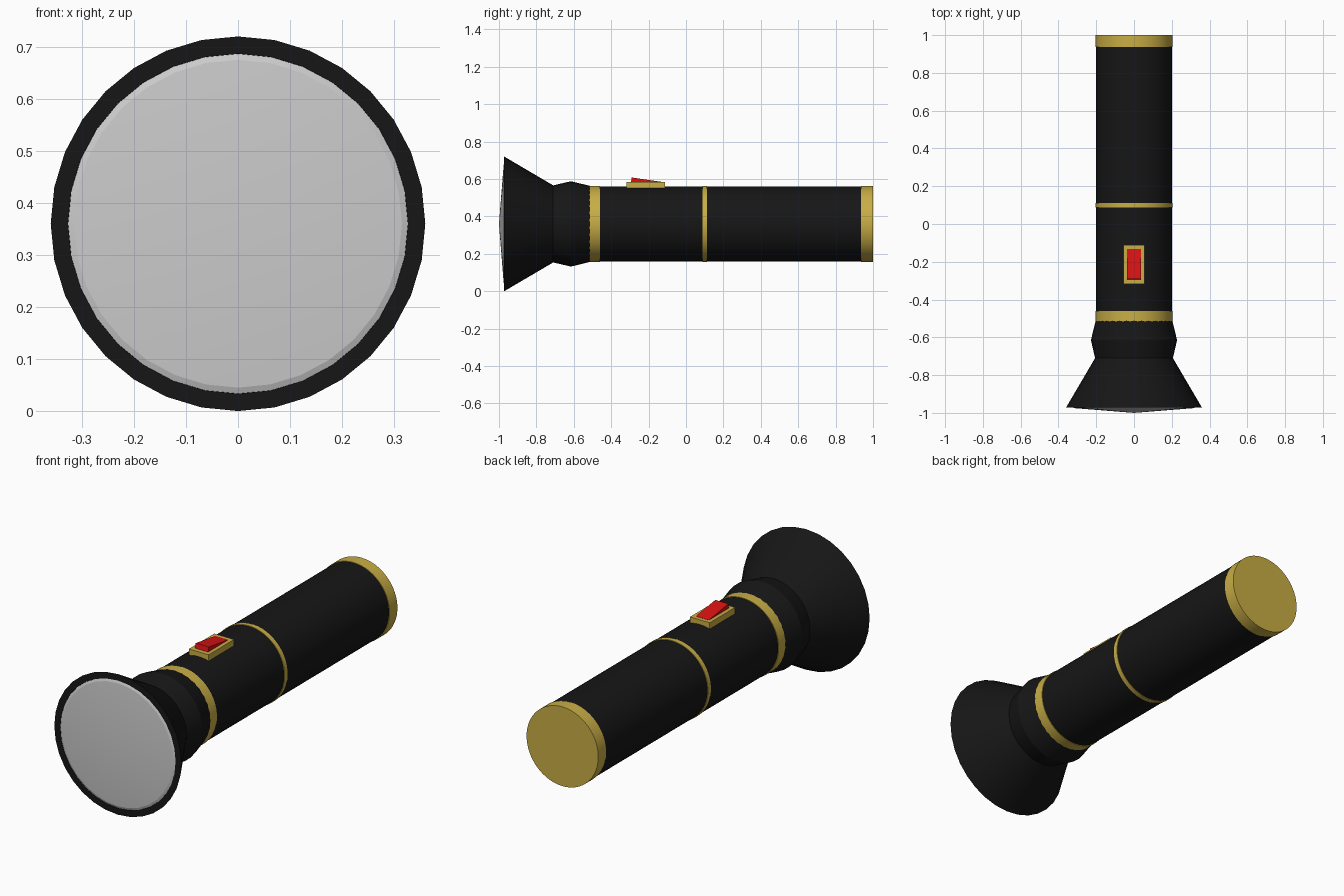
import bpy, bmesh, math

if "Cube" in bpy.data.objects:
    bpy.data.objects.remove(bpy.data.objects["Cube"])

AXIS_Z = 0.36


def material(name, rgb):
    m = bpy.data.materials.new(name)
    m.diffuse_color = (*rgb, 1)
    m.use_nodes = True
    m.node_tree.nodes["Principled BSDF"].inputs["Base Color"].default_value = m.diffuse_color
    return m


BLACK = material("black", (0.008, 0.008, 0.008))
GOLD = material("gold", (0.58, 0.42, 0.06))
RED = material("red", (0.7, 0.006, 0.006))


def finish(name, bm, mat, smooth=False):
    bmesh.ops.recalc_face_normals(bm, faces=bm.faces)
    mesh = bpy.data.meshes.new(name)
    bm.to_mesh(mesh)
    bm.free()
    ob = bpy.data.objects.new(name, mesh)
    bpy.context.collection.objects.link(ob)
    if mat:
        mesh.materials.append(mat)
    if smooth:
        bpy.ops.object.select_all(action='DESELECT')
        ob.select_set(True)
        bpy.context.view_layer.objects.active = ob
        bpy.ops.object.shade_smooth_by_angle(angle=math.radians(15))
    return ob


def lathe(name, profile, mat, sides):
    """Revolve (radius, y) points round the torch axis."""
    bm = bmesh.new()
    vs = [bm.verts.new((0, y, AXIS_Z + r)) for r, y in profile]
    edges = [bm.edges.new(p) for p in zip(vs, vs[1:])]
    bmesh.ops.spin(bm, geom=vs + edges, cent=(0, 0, AXIS_Z), axis=(0, 1, 0),
                   angle=math.tau, steps=sides, use_merge=True)
    bmesh.ops.remove_doubles(bm, verts=bm.verts, dist=1e-4)
    return finish(name, bm, mat, True)


def band(name, y0, y1, r, mat):
    return lathe(name, [(0, y0), (r, y0), (r, y1), (0, y1)], mat, 64)


def extrude_x(name, profile, half, mat):
    """Extrude a (y, z) outline across x."""
    bm = bmesh.new()
    face = bm.faces.new([bm.verts.new((-half, y, z)) for y, z in profile])
    new = bmesh.ops.extrude_face_region(bm, geom=[face], use_keep_orig=True)["geom"]
    bmesh.ops.translate(bm, vec=(2 * half, 0, 0),
                        verts=[v for v in new if isinstance(v, bmesh.types.BMVert)])
    return finish(name, bm, mat)


# Flared head and collar, tapering into the front band
lathe("head", [(0.325, -0.965), (0.327, -0.972), (0.36, -0.972), (0.206, -0.71),
               (0.228, -0.615), (0.188, -0.45), (0, -0.45)], BLACK, 32)

# Shallow conical lens
lathe("lens", [(0, -1.0), (0.315, -0.975), (0.328, -0.97), (0, -0.965)], None, 32)

# Barrel and gold bands
band("barrel", -0.47, 0.95, 0.2, BLACK)
band("front_band", -0.56, -0.46, 0.203, GOLD)
band("middle_band", 0.088, 0.112, 0.203, GOLD)
band("end_cap", 0.936, 1.0, 0.203, GOLD)

# Switch plate and sloping rocker
extrude_x("switch_plate", [(-0.318, 0.53), (-0.318, 0.584),
                           (-0.112, 0.584), (-0.112, 0.53)], 0.056, GOLD)
extrude_x("switch_button", [(-0.297, 0.57), (-0.29, 0.608),
                            (-0.132, 0.585), (-0.132, 0.57)], 0.037, RED)
